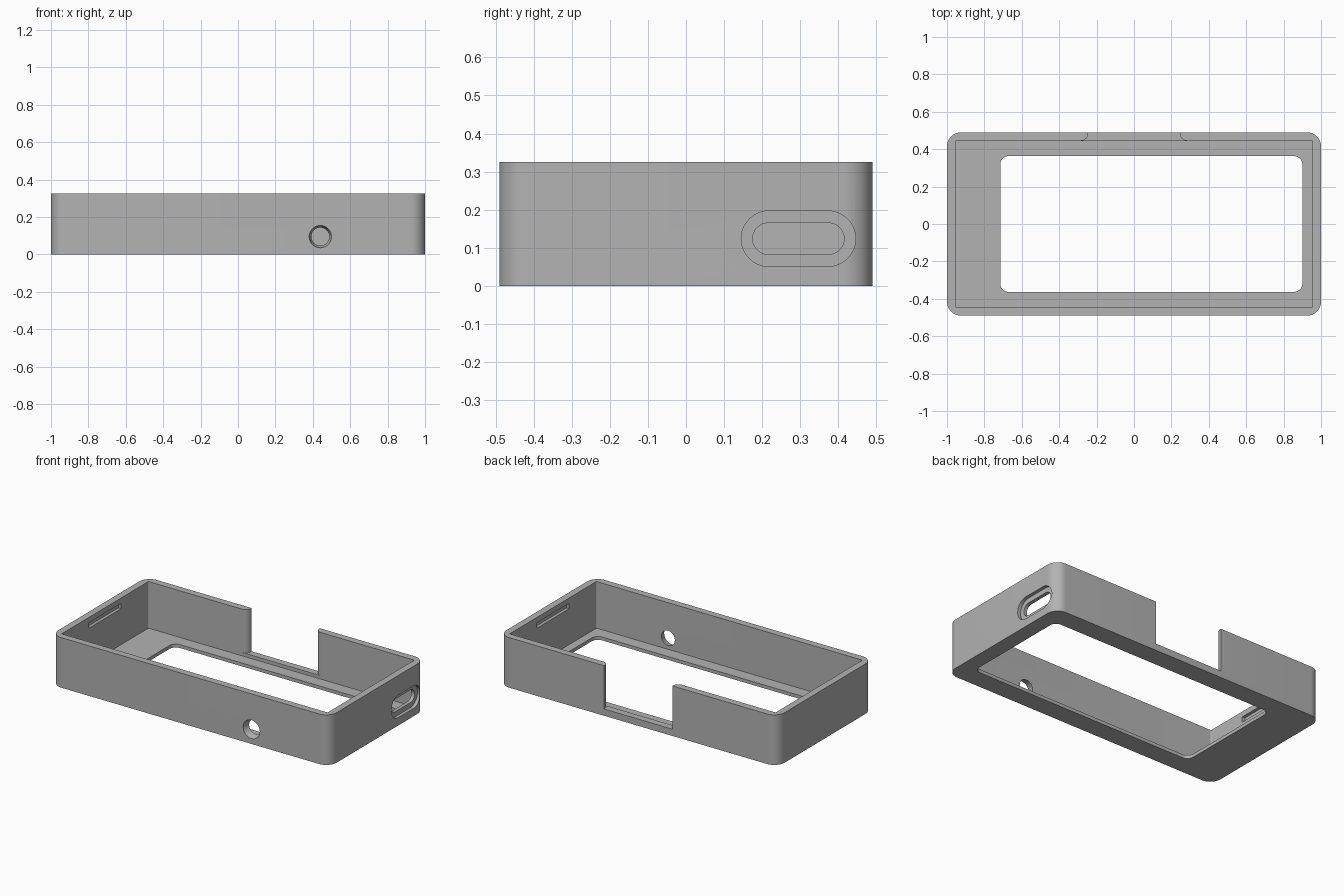
import bpy, bmesh, math
from mathutils import Matrix, Vector

if "Cube" in bpy.data.objects:
    bpy.data.objects.remove(bpy.data.objects["Cube"], do_unlink=True)

grey = bpy.data.materials.new("plain grey")
grey.use_nodes = True
GREY = (0.45, 0.45, 0.45, 1)
grey.diffuse_color = GREY
grey.node_tree.nodes["Principled BSDF"].inputs["Base Color"].default_value = GREY

WALL, HEIGHT, FLOOR, SILL = 0.045, 0.325, 0.022, 0.044
HALF_X, HALF_Y = 1.0, 0.49


def arc(cx, cy, r, start, end, steps=12):
    """Points on an arc, angles in degrees."""
    return [(cx + r * math.cos(math.radians(start + (end - start) * i / steps)),
             cy + r * math.sin(math.radians(start + (end - start) * i / steps)))
            for i in range(steps + 1)]


def rounded_rect(x0, x1, y0, y1, r):
    return (arc(x1 - r, y1 - r, r, 0, 90) + arc(x0 + r, y1 - r, r, 90, 180)
            + arc(x0 + r, y0 + r, r, 180, 270) + arc(x1 - r, y0 + r, r, 270, 360))


def prism(name, outline, low, high, matrix=Matrix(), end_scale=1.0):
    """Extrude an outline from low to high, then place it."""
    bm = bmesh.new()
    face = bm.faces.new([bm.verts.new((x, y, low)) for x, y in outline])
    top = bmesh.ops.extrude_face_region(bm, geom=[face])["geom"]
    for v in (g for g in top if isinstance(g, bmesh.types.BMVert)):
        v.co = Vector((v.co.x * end_scale, v.co.y * end_scale, high))
    bmesh.ops.transform(bm, matrix=matrix, verts=bm.verts)
    bmesh.ops.remove_doubles(bm, verts=bm.verts, dist=1e-5)
    bmesh.ops.recalc_face_normals(bm, faces=bm.faces)
    mesh = bpy.data.meshes.new(name)
    bm.to_mesh(mesh)
    bm.free()
    mesh.materials.append(grey)
    obj = bpy.data.objects.new(name, mesh)
    bpy.context.collection.objects.link(obj)
    return obj


# Outer shell
case = prism("case_body", rounded_rect(-HALF_X, HALF_X, -HALF_Y, HALF_Y, 0.075), 0, HEIGHT)
cutters = []

# Inner cavity with nearly square corners
ix, iy = HALF_X - WALL, HALF_Y - WALL
cutters.append(prism("cavity_cutter", rounded_rect(-ix, ix, -iy, iy, 0.006), FLOOR, 0.5))

# Display window through the floor
cutters.append(prism("window_cutter", rounded_rect(-0.715, 0.9, -0.363, 0.363, 0.045), -0.1, 0.1))

# Back notch with rounded inner edges
r = 0.04
side = [(0.245, 0.6)] + arc(0.245 + r, iy + r, r, 180, 270) + [(0.245 + r, 0.4)]
notch = side + [(-x, y) for x, y in reversed(side)]
cutters.append(prism("notch_cutter", notch, SILL, 0.5))

# Recessed cable slot in the +x wall
facing_x = Matrix(((0, 0, 1, 0), (1, 0, 0, 0.295), (0, 1, 0, 0.124), (0, 0, 0, 1)))
cutters.append(prism("slot_recess_cutter", rounded_rect(-0.15, 0.15, -0.073, 0.073, 0.0729),
                     HALF_X - 0.022, 1.1, facing_x))
cutters.append(prism("slot_cutter", rounded_rect(-0.12, 0.12, -0.041, 0.041, 0.0409),
                     0.9, 1.1, facing_x))

# Tapered round hole in the front wall
facing_y = Matrix.Translation((0.44, 0, 0.095)) @ Matrix.Rotation(math.radians(90), 4, "X")
cutters.append(prism("hole_cutter", arc(0, 0, 0.048, 0, 352.5, 47),
                     iy - 0.001, HALF_Y + 0.001, facing_y, 1.25))

# Shallow clip recesses inside both end walls
for s in (-1, 1):
    x0, x1 = sorted((s * (ix - 0.05), s * (ix + 0.02)))
    cutters.append(prism("clip_cutter", [(x0, -0.165), (x1, -0.165), (x1, 0.165), (x0, 0.165)],
                         0.255, 0.29))

# Cut everything out of the shell
bpy.context.view_layer.objects.active = case
for cutter in cutters:
    mod = case.modifiers.new(cutter.name, "BOOLEAN")
    mod.operation, mod.solver, mod.object = "DIFFERENCE", "EXACT", cutter
    bpy.ops.object.modifier_apply(modifier=mod.name)
    bpy.data.objects.remove(cutter, do_unlink=True)

bpy.ops.object.select_all(action="DESELECT")
case.select_set(True)
bpy.ops.object.shade_smooth_by_angle(angle=math.radians(30))
